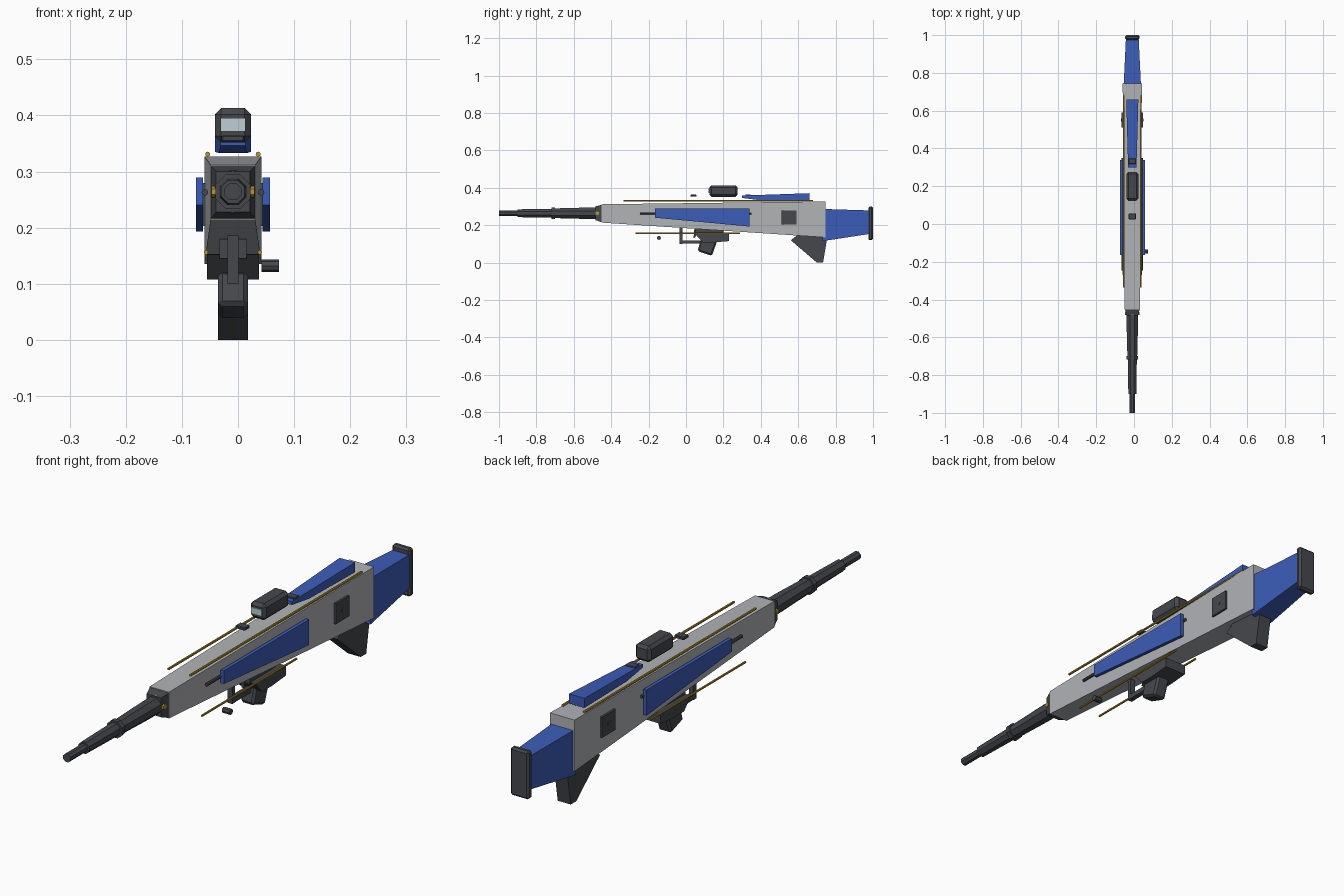
import bpy, bmesh, math
from mathutils import Matrix, Vector

if "Cube" in bpy.data.objects:
    bpy.data.objects.remove(bpy.data.objects["Cube"])

CX = -0.009   # the weapon's own centre line (a side knob shifts the bounds)
CZ = 0.264    # bore height


def material(name, rgb):
    m = bpy.data.materials.new(name)
    m.diffuse_color = (*rgb, 1)
    m.use_nodes = True
    m.node_tree.nodes["Principled BSDF"].inputs["Base Color"].default_value = m.diffuse_color
    return m


GREY = material("light grey", (0.44, 0.45, 0.47))
BLUE = material("blue", (0.045, 0.11, 0.48))
DARK = material("dark grey", (0.06, 0.064, 0.073))
GOLD = material("gold", (0.5, 0.31, 0.03))
GLASS = material("pale glass", (0.5, 0.62, 0.65))


def finish(name, bm, mat, bevel=0):
    bmesh.ops.recalc_face_normals(bm, faces=bm.faces)
    if bevel:
        bmesh.ops.bevel(bm, geom=bm.edges[:], offset=bevel, segments=1, affect='EDGES')
    me = bpy.data.meshes.new(name)
    bm.to_mesh(me)
    bm.free()
    me.materials.append(mat)
    ob = bpy.data.objects.new(name, me)
    bpy.context.collection.objects.link(ob)
    return ob


def loft(name, rings, mat, bevel=0):
    """Skin a row of equal-sized point rings and cap both ends."""
    bm = bmesh.new()
    vs = [[bm.verts.new(p) for p in r] for r in rings]
    n = len(vs[0])
    for a, b in zip(vs, vs[1:]):
        for i in range(n):
            bm.faces.new((a[i], a[(i + 1) % n], b[(i + 1) % n], b[i]))
    bm.faces.new(vs[0])
    bm.faces.new(vs[-1])
    return finish(name, bm, mat, bevel)


def taper(name, sections, mat, bevel=0):
    """Box along y; sections are (y, half width, low z, high z)."""
    return loft(name, [[(CX - w, y, a), (CX + w, y, a), (CX + w, y, b), (CX - w, y, b)]
                       for y, w, a, b in sections], mat, bevel)


def box(name, w, y0, y1, z0, z1, mat, bevel=0):
    return taper(name, [(y0, w, z0, z1), (y1, w, z0, z1)], mat, bevel)


def plate(name, x0, x1, pts, mat, bevel=0):
    """Side profile of (y, z) points, extruded across x from x0 to x1."""
    return loft(name, [[(CX + x, y, z) for y, z in pts] for x in (x0, x1)], mat, bevel)


def rod(name, p, q, r, mat, n=8):
    bm = bmesh.new()
    p, q = Vector(p), Vector(q)
    d = q - p
    m = Matrix.Translation((p + q) / 2) @ d.to_track_quat('Z', 'Y').to_matrix().to_4x4()
    bmesh.ops.create_cone(bm, cap_ends=True, segments=n, radius1=r, radius2=r,
                          depth=d.length, matrix=m)
    return finish(name, bm, mat)


# main body and nose
taper("body", [(-0.453, 0.04, 0.214, 0.312), (0.745, 0.051, 0.135, 0.327)], GREY)
taper("nose_collar", [(-0.453, 0.039, 0.216, 0.309), (-0.485, 0.03, 0.228, 0.300)], DARK)

# octagonal stepped barrel
steps = [(-0.46, .031), (-0.55, .030), (-0.70, .026), (-0.70, .031), (-0.718, .031),
         (-0.718, .024), (-0.90, .021), (-0.90, .015), (-1.0, .015)]
loft("barrel", [[(CX + r / .924 * math.cos((i + .5) * math.pi / 4), y,
                  CZ + r / .924 * math.sin((i + .5) * math.pi / 4)) for i in range(8)]
                for y, r in steps], DARK)

# gold bolts on the collar
for i, (dx, dz) in enumerate([(1, 0), (-1, 0), (0, 1), (0, -1)]):
    r0, r1 = 0.025, 0.038
    rod(f"collar_bolt_{i}", (CX + dx * r0, -0.474, CZ + dz * r0),
        (CX + dx * r1, -0.474, CZ + dz * r1), 0.010, GOLD, 6)

# stock, butt pad and rear fin
taper("stock", [(0.73, 0.046, 0.115, 0.287), (0.98, 0.034, 0.153, 0.279)], BLUE)
box("butt_pad", 0.038, 0.975, 1.0, 0.12, 0.30, DARK, 0.007)
plate("rear_fin", -0.027, 0.027,
      [(0.56, 0.12), (0.60, 0.15), (0.74, 0.14), (0.752, 0.115), (0.733, 0), (0.70, 0)], DARK)

# top cheek wedge
taper("cheek_wedge", [(0.30, 0.022, 0.346, 0.359), (0.40, 0.025, 0.333, 0.362),
                      (0.66, 0.032, 0.335, 0.371)], BLUE)

# scope and sights
box("scope", 0.032, 0.125, 0.275, 0.352, 0.413, DARK, 0.011)
box("scope_lens", 0.022, 0.121, 0.127, 0.371, 0.395, GLASS)
for y in (0.04, 0.332):
    box("sight_block", 0.02, y - 0.015, y + 0.015, 0.353, 0.364, DARK, 0.002)

# mirrored side parts
for s, side in ((-1, "left"), (1, "right")):
    rod(f"upper_rail_{side}", (CX + s * .045, -0.335, .331), (CX + s * .045, .68, .331), .0045, GOLD)
    rod(f"lower_rail_{side}", (CX + s * .048, -0.27, .156), (CX + s * .048, .29, .156), .004, GOLD)
    plate(f"side_panel_{side}", s * .053, s * .066,
          [(-0.165, 0.24), (0.34, 0.193), (0.34, 0.289), (-0.165, 0.289)], BLUE)
    rod(f"panel_pin_{side}", (CX + s * .05, -0.245, .263), (CX + s * .05, .35, .263), .006, DARK)
    plate(f"side_vent_{side}", s * .04, s * .057,
          [(0.51, 0.203), (0.59, 0.203), (0.59, 0.28), (0.51, 0.28)], DARK)
    rod(f"vent_screw_{side}", (CX + s * .055, .55, .242), (CX + s * .059, .55, .242), .008, DARK)

# trigger group
plate("trigger_housing", -0.046, 0.046,
      [(0.05, 0.152), (0.09, 0.108), (0.15, 0.108), (0.23, 0.115), (0.23, 0.153)], DARK)
box("housing_mount", 0.024, 0.05, 0.2, 0.145, 0.18, DARK)
plate("grip", -0.027, 0.027, [(0.08, 0.125), (0.17, 0.125), (0.138, 0.036), (0.062, 0.062)],
      DARK, 0.008)
box("guard_front", 0.01, -0.035, -0.018, 0.10, 0.20, DARK)
box("guard_bottom", 0.01, -0.035, 0.09, 0.101, 0.119, DARK)
plate("trigger", -0.005, 0.005, [(0.045, 0.185), (0.065, 0.185), (0.05, 0.135), (0.04, 0.13)], DARK)

# charging knob on the right side
rod("side_knob", (0.042, -0.145, .132), (0.073, -0.145, .132), .011, DARK)
